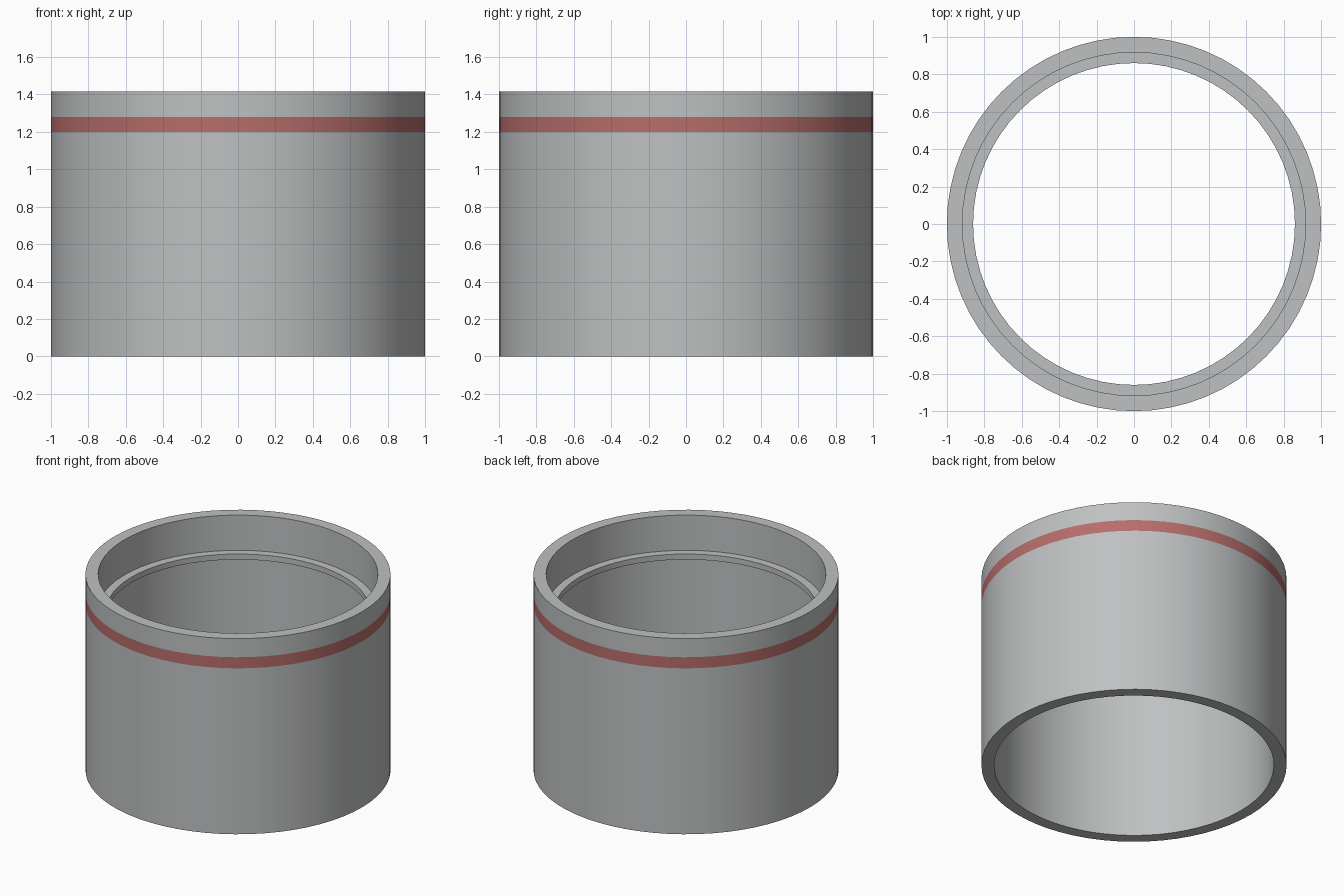
import bpy, bmesh, math

if "Cube" in bpy.data.objects:
    bpy.data.objects.remove(bpy.data.objects["Cube"])

SEGMENTS = 64


def material(name, color):
    m = bpy.data.materials.new(name)
    m.diffuse_color = (*color, 1.0)
    m.use_nodes = True
    m.node_tree.nodes["Principled BSDF"].inputs["Base Color"].default_value = m.diffuse_color
    return m


grey = material("light_grey", (0.52, 0.53, 0.535))
red = material("dull_red", (0.47, 0.155, 0.145))


def lathe(name, profile, materials):
    """Spin a closed (radius, z) profile around the z axis."""
    bm = bmesh.new()
    rings = []
    for i in range(SEGMENTS):
        a = math.tau * i / SEGMENTS
        rings.append([bm.verts.new((r * math.cos(a), r * math.sin(a), z))
                      for r, z in profile])
    n = len(profile)
    for i in range(SEGMENTS):
        a, b = rings[i], rings[(i + 1) % SEGMENTS]
        for j in range(n):
            k = (j + 1) % n
            bm.faces.new((a[j], b[j], b[k], a[k]))
    bmesh.ops.recalc_face_normals(bm, faces=bm.faces)
    mesh = bpy.data.meshes.new(name)
    bm.to_mesh(mesh)
    bm.free()
    obj = bpy.data.objects.new(name, mesh)
    bpy.context.collection.objects.link(obj)
    for m in materials:
        mesh.materials.append(m)
    bpy.ops.object.select_all(action='DESELECT')
    obj.select_set(True)
    bpy.context.view_layer.objects.active = obj
    bpy.ops.object.shade_smooth_by_angle(angle=math.radians(30))
    return obj


# Tube wall with an inner ledge and edge loops bounding the painted band
OUTER, BORE, LEDGE, TOP = 1.0, 0.917, 0.86, 1.415
BAND_LOW, BAND_HIGH = 1.2, 1.28
LEDGE_LOW, LEDGE_HIGH = 1.12, 1.16
tube = lathe("tube_with_ledge", [
    (OUTER, 0), (OUTER, BAND_LOW), (OUTER, BAND_HIGH), (OUTER, TOP),
    (BORE, TOP), (BORE, LEDGE_HIGH), (LEDGE, LEDGE_HIGH),
    (LEDGE, LEDGE_LOW), (BORE, LEDGE_LOW), (BORE, 0),
], [grey, red])

# Painted band: outer faces between the two loops
for p in tube.data.polygons:
    c = p.center
    if BAND_LOW < c.z < BAND_HIGH and math.hypot(c.x, c.y) > 0.95:
        p.material_index = 1
